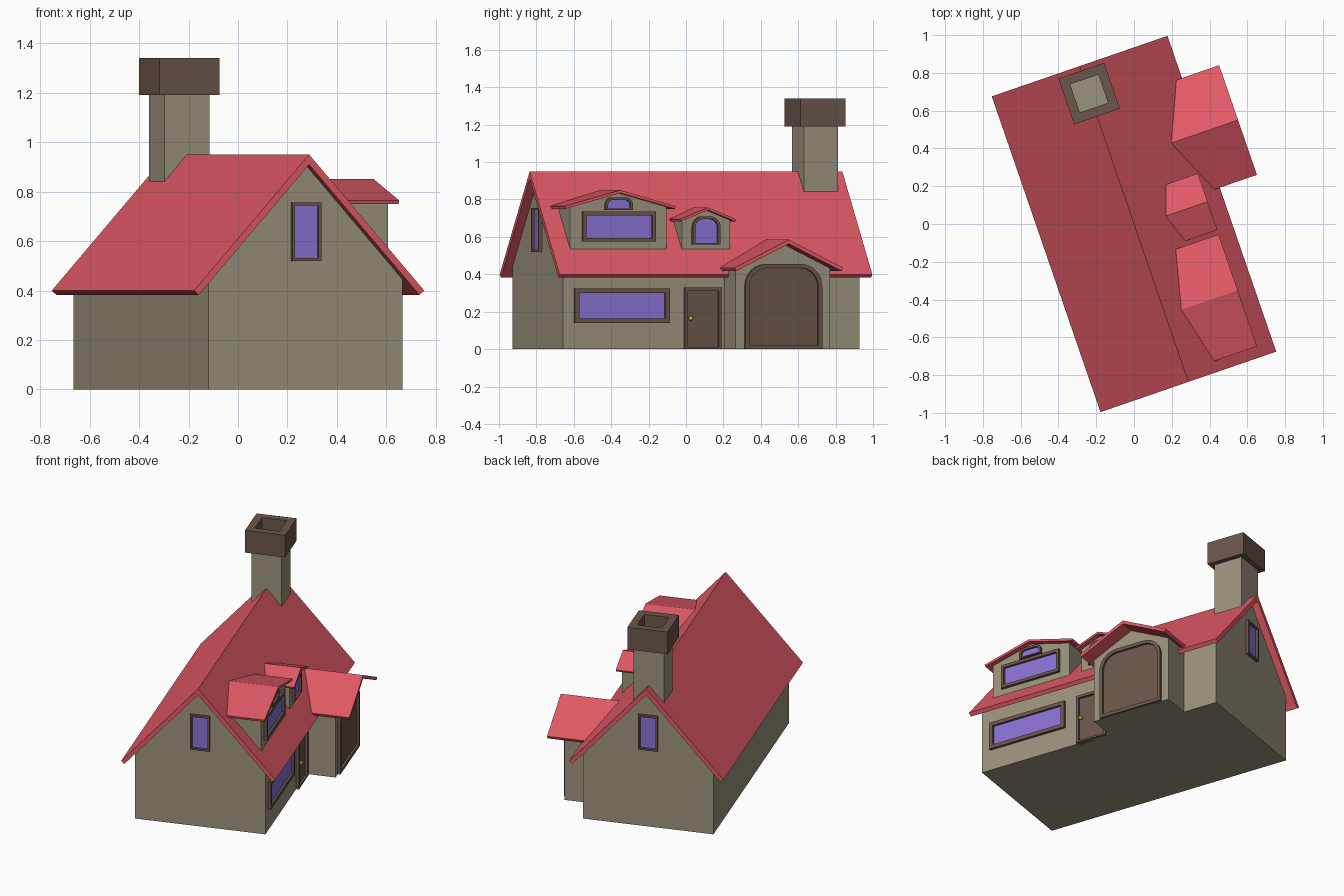
import bpy, bmesh
from math import radians, atan2, sin, cos, tan, pi

if "Cube" in bpy.data.objects:
    bpy.data.objects.remove(bpy.data.objects["Cube"])

TURN = radians(19)          # the whole house is turned about z


def material(name, rgb):
    m = bpy.data.materials.new(name)
    m.diffuse_color = (*rgb, 1)
    m.use_nodes = True
    m.node_tree.nodes["Principled BSDF"].inputs["Base Color"].default_value = m.diffuse_color
    return m


RED = material("roof_red", (0.75, 0.10, 0.13))
WALL = material("wall_beige", (0.32, 0.29, 0.20))
BROWN = material("trim_brown", (0.147, 0.093, 0.07))
GLASS = material("glass_purple", (0.25, 0.17, 0.67))
BRASS = material("brass", (0.55, 0.42, 0.03))

# Facings map (sideways, height, outward) to house coordinates
SIDE = lambda s, z, d: (d, s, z)
FRONT = lambda s, z, d: (s, -d, z)
BACK = lambda s, z, d: (-s, d, z)


def finish(name, bm, mat):
    bmesh.ops.recalc_face_normals(bm, faces=bm.faces)
    me = bpy.data.meshes.new(name)
    bm.to_mesh(me)
    bm.free()
    me.materials.append(mat)
    ob = bpy.data.objects.new(name, me)
    ob.rotation_euler.z = TURN
    bpy.context.collection.objects.link(ob)
    return ob


def prism(name, outline, d0, d1, facing, mat):
    bm = bmesh.new()
    a, b = [[bm.verts.new(facing(s, z, d)) for s, z in outline] for d in (d0, d1)]
    bm.faces.new(a)
    bm.faces.new(b)
    n = len(a)
    for i in range(n):
        j = (i + 1) % n
        bm.faces.new((a[i], a[j], b[j], b[i]))
    return finish(name, bm, mat)


def ring(name, outer, inner, d0, d1, facing, mat):
    bm = bmesh.new()
    loops = [[bm.verts.new(facing(s, z, d)) for s, z in o]
             for o, d in ((outer, d0), (outer, d1), (inner, d1), (inner, d0))]
    n = len(outer)
    for k in range(4):
        a, b = loops[k], loops[(k + 1) % 4]
        for i in range(n):
            j = (i + 1) % n
            bm.faces.new((a[i], a[j], b[j], b[i]))
    return finish(name, bm, mat)


def panel_outline(c, h, z0, z1, r=0, n=6):
    """Rectangle whose two top corners are rounded by r."""
    pts = [(c - h, z0), (c + h, z0)]
    if not r:
        return pts + [(c + h, z1), (c - h, z1)]
    for cx, start in ((c + h - r, 0), (c - h + r, pi / 2)):
        for i in range(n + 1):
            a = start + pi / 2 * i / n
            pts.append((cx + r * cos(a), z1 - r + r * sin(a)))
    return pts


def framed(name, c, h, z0, z1, border, wall, facing, fill, r=0, low=None):
    """Raised frame with a panel set back inside it."""
    low = border if low is None else low
    outer = panel_outline(c, h, z0, z1, r)
    inner = panel_outline(c, h - border, z0 + low, z1 - border, max(r - border, 0))
    ring(name + "_frame", outer, inner, wall - 0.02, wall + 0.018, facing, BROWN)
    prism(name + "_panel", inner, wall - 0.02, wall + 0.003, facing, fill)


def gable(name, c, wall_half, z0, roof_half, eave, ridge, t, wall_span, roof_span, facing):
    """Five-sided walls under a pitched roof of two slabs."""
    ang = atan2(ridge - eave, roof_half)
    top = ridge - t / cos(ang)
    side = top - wall_half * tan(ang)
    prism(name + "_walls", [(c - wall_half, z0), (c + wall_half, z0), (c + wall_half, side),
                            (c, top), (c - wall_half, side)], *wall_span, facing, WALL)
    ih, iz = roof_half - t * sin(ang), eave - t * cos(ang)
    prism(name + "_roof", [(c - roof_half, eave), (c, ridge), (c + roof_half, eave),
                           (c + ih, iz), (c, top), (c - ih, iz)], *roof_span, facing, RED)


# Main house, garage and the two dormers
gable("house", 0, 0.415, 0, 0.492, 0.40, 0.95, 0.027, (-0.837, 0.837), (-0.884, 0.884), FRONT)
gable("garage", 0.341, 0.267, 0, 0.307, 0.435, 0.585, 0.02, (0.30, 0.60), (0.30, 0.70), SIDE)
gable("large_dormer", -0.511, 0.272, 0.53, 0.313, 0.765, 0.85, 0.015, (0.05, 0.372), (0.05, 0.405), SIDE)
gable("small_dormer", -0.015, 0.137, 0.53, 0.158, 0.695, 0.757, 0.013, (0.12, 0.372), (0.12, 0.407), SIDE)

# Windows
framed("facade_window", -0.508, 0.268, 0.14, 0.325, 0.025, 0.415, SIDE, GLASS)
framed("large_dormer_window", -0.511, 0.206, 0.575, 0.735, 0.02, 0.372, SIDE, GLASS)
framed("large_dormer_vent", -0.511, 0.077, 0.745, 0.812, 0.014, 0.372, SIDE, GLASS, r=0.04, low=0.008)
framed("small_dormer_window", -0.017, 0.079, 0.56, 0.71, 0.015, 0.372, SIDE, GLASS, r=0.06, low=0.008)
framed("front_gable_window", 0, 0.062, 0.52, 0.755, 0.012, 0.837, FRONT, GLASS)
framed("back_gable_window", 0, 0.062, 0.52, 0.755, 0.012, 0.837, BACK, GLASS)

# Doors
framed("front_door", -0.05, 0.105, 0, 0.33, 0.018, 0.415, SIDE, BROWN, low=0.012)
framed("garage_door", 0.341, 0.217, 0, 0.455, 0.022, 0.60, SIDE, BROWN, r=0.12)
bm = bmesh.new()
bmesh.ops.create_uvsphere(bm, u_segments=10, v_segments=6, radius=0.013)
bmesh.ops.translate(bm, verts=bm.verts, vec=(0.435, -0.122, 0.165))
finish("door_knob", bm, BRASS)

# Chimney: shaft and hollow cap
UP = lambda x, y, d: (x, y, d)
square = lambda h: panel_outline(0, h, 0.73 - h, 0.73 + h)
prism("chimney_shaft", square(0.097), 0.75, 1.21, UP, WALL)
ring("chimney_cap", square(0.128), square(0.079), 1.19, 1.34, UP, BROWN)
